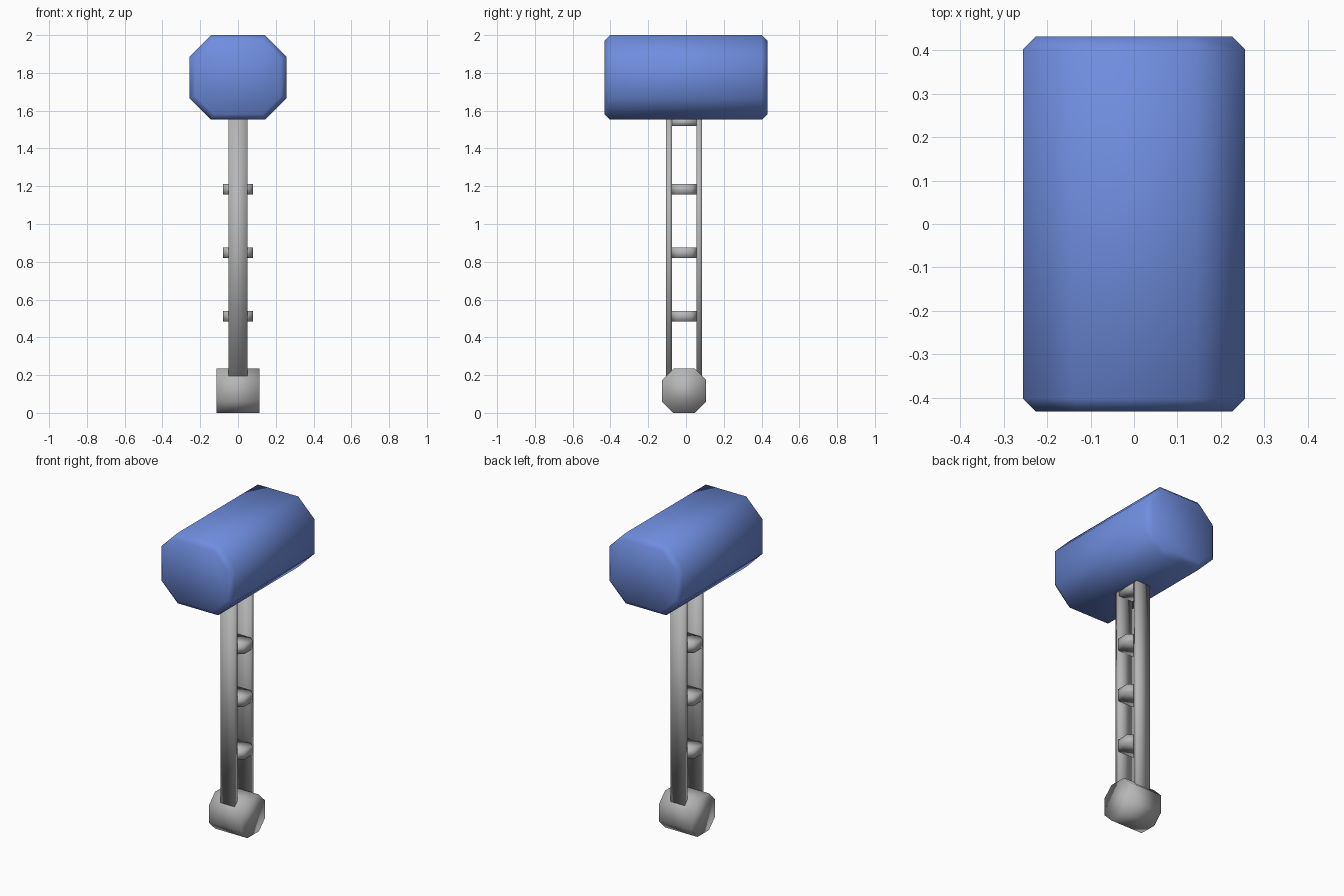
import bpy, bmesh
from mathutils import Vector

cube = bpy.data.objects.get("Cube")
if cube:
    bpy.data.objects.remove(cube, do_unlink=True)


def material(name, rgb):
    m = bpy.data.materials.new(name)
    m.use_nodes = True
    m.diffuse_color = (*rgb, 1)
    m.node_tree.nodes["Principled BSDF"].inputs["Base Color"].default_value = (*rgb, 1)
    return m


blue = material("blue", (0.16, 0.27, 0.74))
grey = material("grey", (0.47, 0.47, 0.47))


def finish(name, bm, mat):
    bmesh.ops.recalc_face_normals(bm, faces=bm.faces)
    me = bpy.data.meshes.new(name)
    bm.to_mesh(me)
    bm.free()
    me.materials.append(mat)
    me.shade_smooth()
    ob = bpy.data.objects.new(name, me)
    bpy.context.collection.objects.link(ob)
    return ob


def octagon(w, h, c):
    """Rectangle of half-size w, h with corners cut by c."""
    quarter = [(w, h - c), (w - c, h)]
    half = quarter + [(-a, b) for a, b in reversed(quarter)]
    return half + [(-a, -b) for a, b in half]


def loft(name, rings, mat):
    """Skin a list of point rings and cap both ends."""
    bm = bmesh.new()
    loops = [[bm.verts.new(p) for p in ring] for ring in rings]
    n = len(loops[0])
    for a, b in zip(loops, loops[1:]):
        for i in range(n):
            j = (i + 1) % n
            bm.faces.new((a[i], a[j], b[j], b[i]))
    bm.faces.new(loops[0])
    bm.faces.new(loops[-1])
    return finish(name, bm, mat)


def box(name, lo, hi, mat):
    lo, hi = Vector(lo), Vector(hi)
    bm = bmesh.new()
    bmesh.ops.create_cube(bm, size=1)
    for v in bm.verts:
        v.co = (lo + hi) / 2 + v.co * (hi - lo)
    return finish(name, bm, mat)


# Hammer head: octagonal barrel with narrowed ends
head_rings = []
for y, inset in ((-0.432, 0.03), (-0.402, 0), (0.402, 0), (0.432, 0.03)):
    head_rings.append([(x, y, z + 1.776) for x, z in
                       octagon(0.256 - inset, 0.224 - inset, 0.114 - inset * 0.6)])
loft("hammer_head", head_rings, blue)

# Handle: two rails joined at the top
MID = -0.01
box("front_rail", (-0.05, MID - 0.095, 0.195), (0.05, MID - 0.065, 1.56), grey)
box("back_rail", (-0.05, MID + 0.065, 0.195), (0.05, MID + 0.095, 1.56), grey)
box("top_bar", (-0.05, MID - 0.065, 1.52), (0.05, MID + 0.065, 1.56), grey)

# Rungs: blocks that taper outward past the rails on both sides
for i, z in enumerate((0.512, 0.848, 1.183)):
    outline = [(-0.05, -0.066), (0.05, -0.066), (0.08, -0.04), (0.08, 0.04),
               (0.05, 0.066), (-0.05, 0.066), (-0.08, 0.04), (-0.08, -0.04)]
    loft(f"rung_{i + 1}", [[(x, y + MID, z + dz) for x, y in outline]
                           for dz in (-0.028, 0.028)], grey)

# Pommel: octagonal drum lying across the handle
loft("pommel", [[(x, y + MID, z + 0.117) for y, z in octagon(0.117, 0.117, 0.06)]
                for x in (-0.114, 0.114)], grey)
